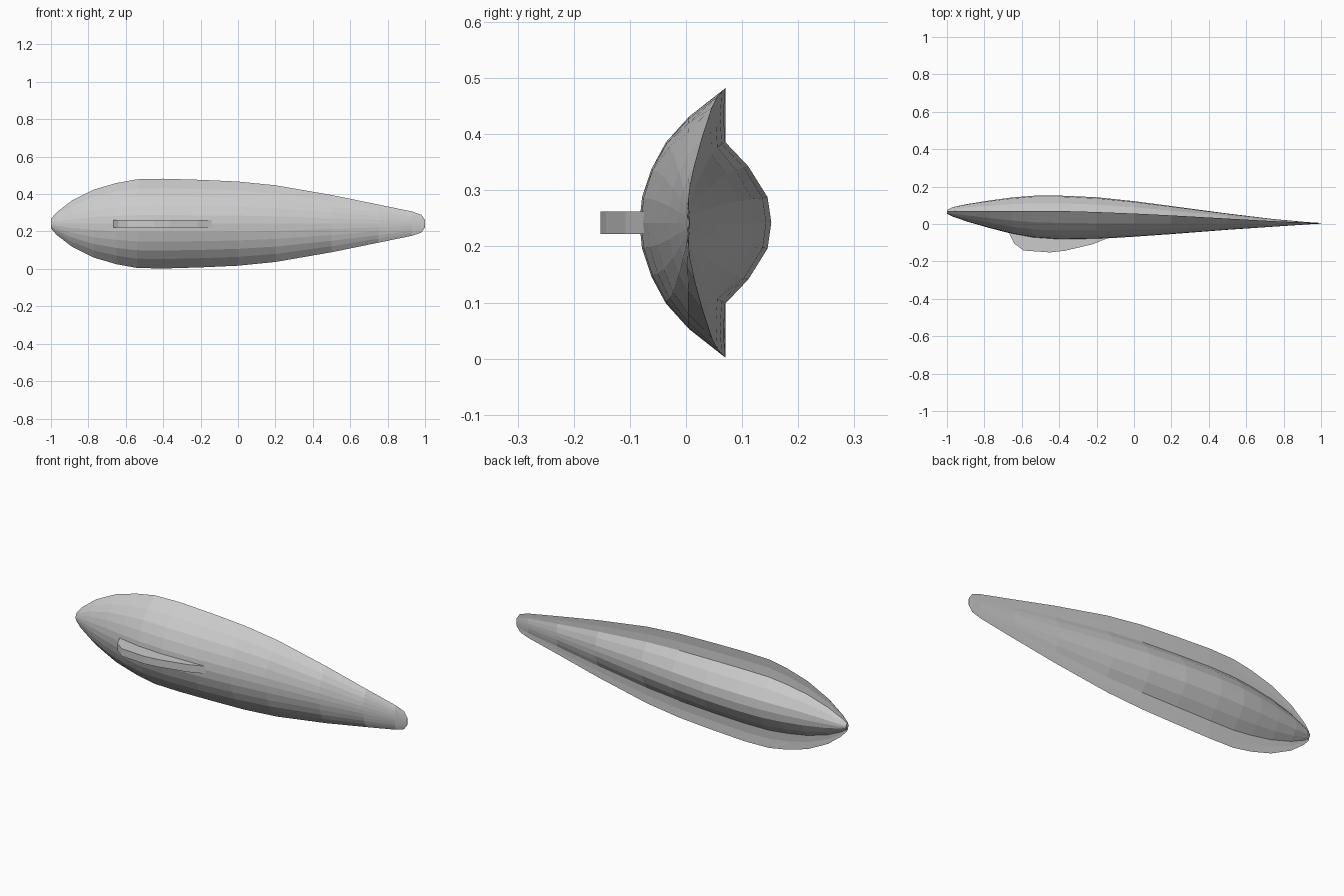
import bpy
import bmesh

if "Cube" in bpy.data.objects:
    bpy.data.objects.remove(bpy.data.objects["Cube"], do_unlink=True)

grey = bpy.data.materials.new("light grey")
grey.use_nodes = True
colour = (0.6, 0.6, 0.6, 1)
grey.diffuse_color = colour
grey.node_tree.nodes["Principled BSDF"].inputs["Base Color"].default_value = colour

MID = 0.242


def make_object(name, bm):
    bmesh.ops.recalc_face_normals(bm, faces=bm.faces)
    mesh = bpy.data.meshes.new(name)
    bm.to_mesh(mesh)
    bm.free()
    mesh.materials.append(grey)
    obj = bpy.data.objects.new(name, mesh)
    bpy.context.collection.objects.link(obj)
    return obj


# Half sections from middle to rim: (height fraction, depth fraction)
front = [(0, 1), (0.19, 0.97), (0.4, 0.86), (0.6, 0.69), (0.79, 0.42)]
back = [(0, 1), (0.19, 0.92), (0.42, 0.5), (0.6, 0), (0.8, -0.04)]

# Stations: x, half height, front y, rim y, back y
stations = [
    (-1.0, 0.025, 0.055, 0.066, 0.075),
    (-0.97, 0.06, 0.04, 0.068, 0.09),
    (-0.89, 0.122, 0.012, 0.07, 0.107),
    (-0.77, 0.182, -0.022, 0.07, 0.126),
    (-0.65, 0.217, -0.053, 0.07, 0.142),
    (-0.54, 0.237, -0.073, 0.07, 0.151),
    (-0.4, 0.24, -0.083, 0.07, 0.152),
    (-0.2, 0.234, -0.08, 0.064, 0.143),
    (0.0, 0.225, -0.068, 0.056, 0.122),
    (0.2, 0.205, -0.054, 0.046, 0.096),
    (0.5, 0.153, -0.031, 0.029, 0.056),
    (0.75, 0.102, -0.014, 0.015, 0.026),
    (0.93, 0.065, -0.002, 0.007, 0.01),
    (0.98, 0.048, 0.001, 0.005, 0.007),
    (1.0, 0.02, 0.002, 0.004, 0.005),
]


def section(x, half, y_front, y_rim, y_back):
    """Closed ring: front bottom to top, then back top to bottom."""
    def side(profile, y_end):
        upper = [(x, y_rim + d * (y_end - y_rim), MID + s * half) for s, d in profile]
        lower = [(x, y, 2 * MID - z) for x_, y, z in upper[:0:-1]]
        return lower + upper
    return (side(front, y_front) + [(x, y_rim, MID + half)]
            + side(back, y_back)[::-1] + [(x, y_rim, MID - half)])


# Body: loft with a bulging front, flat flanges and a narrower back bulge
bm = bmesh.new()
rings = [[bm.verts.new(p) for p in section(*st)] for st in stations]
for a, b in zip(rings, rings[1:]):
    n = len(a)
    for i in range(n):
        bm.faces.new((a[i], a[(i + 1) % n], b[(i + 1) % n], b[i]))
bm.faces.new(rings[0])
bm.faces.new(rings[-1])
make_object("body", bm)

# Fin: flat plate standing on the front of the body
outline = [(-0.67, -0.03), (-0.665, -0.055), (-0.64, -0.105), (-0.59, -0.142),
           (-0.45, -0.152), (-0.37, -0.143), (-0.22, -0.108), (-0.14, -0.075), (-0.2, -0.05)]
bm = bmesh.new()
plate = bm.faces.new([bm.verts.new((x, y, MID - 0.02)) for x, y in outline])
extruded = bmesh.ops.extrude_face_region(bm, geom=[plate])["geom"]
bmesh.ops.translate(bm, vec=(0, 0, 0.04),
                    verts=[v for v in extruded if isinstance(v, bmesh.types.BMVert)])
make_object("front_fin", bm)
